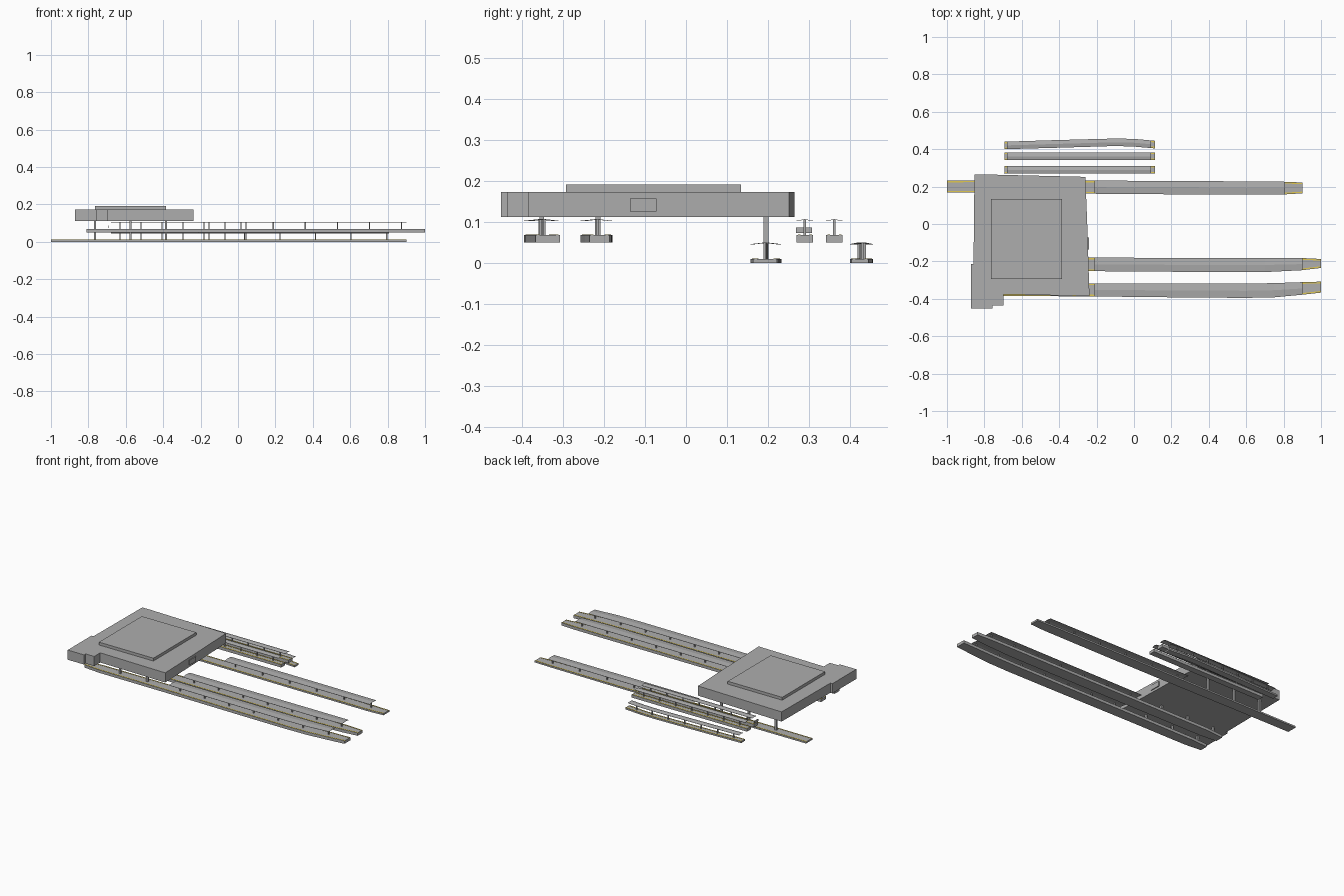
import bpy, bmesh, math

if "Cube" in bpy.data.objects:
    bpy.data.objects.remove(bpy.data.objects["Cube"])


def material(name, rgb):
    m = bpy.data.materials.new(name)
    m.diffuse_color = (*rgb, 1)
    m.use_nodes = True
    m.node_tree.nodes["Principled BSDF"].inputs["Base Color"].default_value = m.diffuse_color
    return m


GREY = material("concrete grey", (0.42, 0.42, 0.42))
YELLOW = material("safety yellow", (0.75, 0.58, 0.08))


def finish(name, bm, mat):
    bmesh.ops.recalc_face_normals(bm, faces=bm.faces)
    me = bpy.data.meshes.new(name)
    bm.to_mesh(me)
    bm.free()
    me.materials.append(mat)
    ob = bpy.data.objects.new(name, me)
    bpy.context.collection.objects.link(ob)
    return ob


def add_box(bm, x0, x1, y0, y1, z0, z1):
    r = bmesh.ops.create_cube(bm, size=1)
    for v in r["verts"]:
        v.co = ((x0 + x1) / 2 + v.co.x * (x1 - x0),
                (y0 + y1) / 2 + v.co.y * (y1 - y0),
                (z0 + z1) / 2 + v.co.z * (z1 - z0))


def loft(bm, rings):
    """Skin a list of equal-length cross-sections and cap the ends."""
    rows = [[bm.verts.new(p) for p in ring] for ring in rings]
    n = len(rows[0])
    for a, b in zip(rows, rows[1:]):
        for i in range(n):
            j = (i + 1) % n
            bm.faces.new((a[i], a[j], b[j], b[i]))
    bm.faces.new(rows[0])
    bm.faces.new(rows[-1])


def edges_at(path, x):
    """Interpolate the low and high y edges of a platform at x."""
    for (xa, la, ha), (xb, lb, hb) in zip(path, path[1:]):
        if xa <= x <= xb:
            t = (x - xa) / (xb - xa)
            return la + (lb - la) * t, ha + (hb - ha) * t
    return path[-1][1:]


def cut(path, x0, x1):
    xs = [x0] + [p[0] for p in path if x0 < p[0] < x1] + [x1]
    return [(x, *edges_at(path, x)) for x in xs]


def slab(bm, path, z0, z1):
    loft(bm, [[(x, l, z0), (x, h, z0), (x, h, z1), (x, l, z1)] for x, l, h in path])


def platform(name, path, z0, z1, roof_x, roof_z, columns):
    # deck
    bm = bmesh.new()
    slab(bm, path, z0, z1)
    finish(name + "_deck", bm, GREY)
    # yellow edge lines
    bm = bmesh.new()
    slab(bm, [(x, l + .003, l + .009) for x, l, h in path], z1 - .001, z1 + .001)
    slab(bm, [(x, h - .009, h - .003) for x, l, h in path], z1 - .001, z1 + .001)
    finish(name + "_edge_lines", bm, YELLOW)
    # shallow gabled canopy
    bm = bmesh.new()
    t = .0012
    rings = []
    for x, l, h in cut(path, *roof_x):
        m, e, r = (l + h) / 2, roof_z - .004, roof_z
        rings.append([(x, l, e), (x, m, r), (x, h, e),
                      (x, h, e - t), (x, m, r - t), (x, l, e - t)])
    loft(bm, rings)
    finish(name + "_canopy", bm, GREY)
    # canopy columns
    bm = bmesh.new()
    for x in columns:
        l, h = edges_at(path, x)
        m = (l + h) / 2
        add_box(bm, x - .003, x + .003, m - .003, m + .003, z1, roof_z - .001)
    finish(name + "_columns", bm, GREY)


# Station hall over the tracks
outline = [(-.853, .265), (-.80, .265), (-.26, .252), (-.25, 0), (-.238, -.385),
           (-.698, -.376), (-.698, -.436), (-.757, -.436), (-.757, -.452),
           (-.872, -.452), (-.872, -.214), (-.858, -.214)]
bm = bmesh.new()
base = bm.faces.new([bm.verts.new((x, y, .112)) for x, y in outline])
ext = bmesh.ops.extrude_face_region(bm, geom=[base])
for v in ext["geom"]:
    if isinstance(v, bmesh.types.BMVert):
        v.co.z = .173
finish("station_hall", bm, GREY)

bm = bmesh.new()
add_box(bm, -.765, -.385, -.293, .134, .172, .191)
finish("raised_roof", bm, GREY)

bm = bmesh.new()
add_box(bm, -.252, -.241, -.137, -.072, .126, .157)
finish("end_window", bm, GREY)

# Long platforms
step = .195
high_cols = [-.155 + i * step * .88 for i in range(7)]
platform("front_platform",
         [(-.81, -.375, -.325), (-.70, -.385, -.318), (-.24, -.387, -.317), (.3, -.393, -.319),
          (.6, -.395, -.319), (.75, -.392, -.316), (.9, -.378, -.311), (1, -.367, -.308)],
         .05, .068, (-.21, .9), .107, high_cols)
platform("middle_platform",
         [(-.81, -.24, -.19), (-.70, -.25, -.18), (-.24, -.252, -.18), (.3, -.256, -.181),
          (.7, -.257, -.181), (.9, -.247, -.182), (1, -.235, -.187)],
         .05, .068, (-.21, .9), .107, high_cols)
platform("low_platform",
         [(-1, .168, .232), (-.6, .166, .233), (-.24, .162, .232), (.3, .158, .23),
          (.8, .158, .226), (.9, .164, .222)],
         0, .01, (-.21, .807), .05, [-.155 + i * .19 for i in range(6)])

# Short platforms at the back
short_cols = [-.63 + i * .112 for i in range(7)]
platform("short_platform_inner", [(-.693, .27, .31), (.112, .27, .31)],
         .05, .068, (-.68, .092), .107, short_cols)
platform("short_platform_middle", [(-.693, .342, .382), (.112, .342, .382)],
         .05, .068, (-.68, .092), .107, short_cols)
platform("short_platform_outer",
         [(-.693, .4, .44), (-.4, .408, .449), (-.1, .417, .457), (0, .414, .455), (.112, .404, .445)],
         0, .01, (-.68, .092), .05, short_cols)

# Small end sign of the inner short platform
bm = bmesh.new()
add_box(bm, -.693, -.689, .268, .308, .073, .087)
finish("end_sign", bm, GREY)

# Hall supports standing on the platforms
bm = bmesh.new()
for x in (-.765, -.575, -.385):
    for y, z in ((-.352, .066), (-.215, .066), (.195, .008)):
        add_box(bm, x - .006, x + .006, y - .006, y + .006, z, .114)
finish("hall_supports", bm, GREY)
